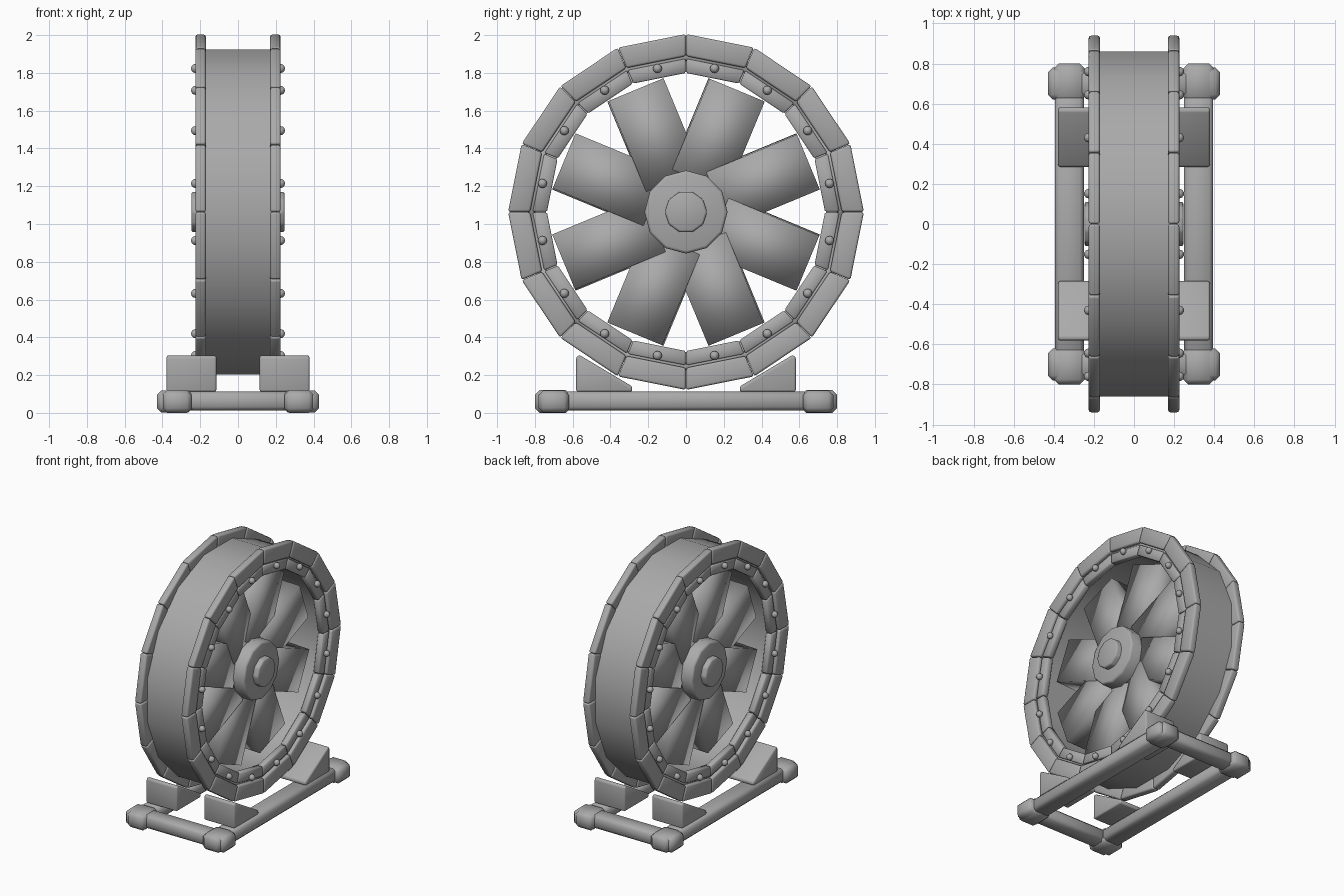
import bpy, bmesh
from math import sin, cos, pi, radians
from mathutils import Matrix, Vector

if "Cube" in bpy.data.objects:
    bpy.data.objects.remove(bpy.data.objects["Cube"])

CZ = 1.0635         # wheel axle height
N = 16              # rim segments
STEP = 2 * pi / N

# Dark grey used on every part
GREY = bpy.data.materials.new("dark_grey")
GREY.diffuse_color = (0.4, 0.4, 0.4, 1)
GREY.use_nodes = True
GREY.node_tree.nodes["Principled BSDF"].inputs["Base Color"].default_value = GREY.diffuse_color


def finish(name, bm, bevel=0.0, segs=2, sharp=None):
    bmesh.ops.remove_doubles(bm, verts=bm.verts, dist=1e-6)
    bmesh.ops.recalc_face_normals(bm, faces=bm.faces)
    for f in bm.faces:
        f.smooth = True
    me = bpy.data.meshes.new(name)
    bm.to_mesh(me)
    bm.free()
    if sharp:
        me.set_sharp_from_angle(angle=radians(sharp))
    me.materials.append(GREY)
    ob = bpy.data.objects.new(name, me)
    bpy.context.collection.objects.link(ob)
    if bevel:
        m = ob.modifiers.new("bevel", 'BEVEL')
        m.width, m.segments, m.limit_method = bevel, segs, 'ANGLE'
        m.angle_limit = radians(35)
    return ob


def add_prism(bm, pts, x0, x1):
    """Extrude a (y, z) outline from x0 to x1."""
    a = [bm.verts.new((x0, y, z)) for y, z in pts]
    b = [bm.verts.new((x1, y, z)) for y, z in pts]
    bm.faces.new(a)
    bm.faces.new(b[::-1])
    for i in range(len(pts)):
        j = (i + 1) % len(pts)
        bm.faces.new((a[i], a[j], b[j], b[i]))


def add_ring(bm, r_in, r_out, x0, x1, gap=0.0):
    """Ring of straight segments; radii are measured at the corners."""
    for i in range(N):
        a0, a1 = i * STEP, (i + 1) * STEP
        mid = (a0 + a1) / 2
        pts = []
        for r, a, s in ((r_in, a0, 1), (r_out, a0, 1), (r_out, a1, -1), (r_in, a1, -1)):
            pts.append((r * cos(a) - s * gap * sin(mid),
                        CZ + r * sin(a) + s * gap * cos(mid)))
        add_prism(bm, pts, x0, x1)


def add_box(bm, x0, x1, y0, y1, z0, z1):
    add_prism(bm, [(y0, z0), (y1, z0), (y1, z1), (y0, z1)], x0, x1)


def disc(name, radius, half, bevel, sides=12):
    bm = bmesh.new()
    pts = [(radius * cos(2 * pi * i / sides), CZ + radius * sin(2 * pi * i / sides))
           for i in range(sides)]
    add_prism(bm, pts, -half, half)
    return finish(name, bm, bevel)


# Drum between the flanges: one closed tube
bm = bmesh.new()
profile = ((-0.175, 0.755), (-0.175, 0.877), (0.175, 0.877), (0.175, 0.755))
loops = [[bm.verts.new((x, r * cos((i + 0.5) * STEP), CZ + r * sin((i + 0.5) * STEP)))
          for x, r in profile] for i in range(N)]
for i in range(N):
    p, q = loops[i], loops[(i + 1) % N]
    for k in range(4):
        m = (k + 1) % 4
        bm.faces.new((p[k], p[m], q[m], q[k]))
finish("drum", bm, sharp=40)

# Flanges, inner rings and bolts on both sides
for side, s in (("left", -1), ("right", 1)):
    bm = bmesh.new()
    add_ring(bm, 0.825, 0.942, *sorted((s * 0.17, s * 0.226)), gap=0.001)
    finish(side + "_flange", bm, 0.012)

    bm = bmesh.new()
    add_ring(bm, 0.736, 0.812, *sorted((s * 0.165, s * 0.214)), gap=0.003)
    add_ring(bm, 0.80, 0.835, *sorted((s * 0.165, s * 0.20)))
    finish(side + "_inner_ring", bm, 0.006, 1)

    bm = bmesh.new()
    for i in range(N):
        a = (i + 0.5) * STEP
        pos = Vector((s * 0.226, 0.775 * cos(a), CZ + 0.775 * sin(a)))
        bmesh.ops.create_uvsphere(bm, u_segments=10, v_segments=6, radius=0.024,
                                  matrix=Matrix.Translation(pos))
    finish(side + "_bolts", bm)

# Fan blades: thick paddles around the hub
bm = bmesh.new()
for i in range(8):
    m = (Matrix.Translation((0, 0, CZ)) @ Matrix.Rotation((i + 0.5) * pi / 4, 4, 'X')
         @ Matrix.Translation((0, 0.44, 0)) @ Matrix.Rotation(radians(2), 4, 'Y')
         @ Matrix.Diagonal((0.22, 0.52, 0.315, 1)))
    bmesh.ops.create_cube(bm, size=1, matrix=m)
finish("fan_blades", bm)

# Hub and axle
disc("hub", 0.22, 0.205, 0.015)
disc("axle", 0.112, 0.247, 0.012, 10)

# Base frame rails
bm = bmesh.new()
for s in (-1, 1):
    add_box(bm, *sorted((s * 0.25, s * 0.395)), -0.74, 0.74, 0.012, 0.113)
    y0, y1 = sorted((s * 0.635, s * 0.765))
    add_box(bm, -0.38, 0.38, y0, y1, 0.012, 0.113)
finish("base_rails", bm, 0.02, 1)

# Corner caps: two crossing blocks at each corner
bm = bmesh.new()
for sx in (-1, 1):
    for sy in (-1, 1):
        add_box(bm, *sorted((sx * 0.245, sx * 0.40)), *sorted((sy * 0.61, sy * 0.80)), 0, 0.12)
        add_box(bm, *sorted((sx * 0.24, sx * 0.43)), *sorted((sy * 0.62, sy * 0.78)), 0.001, 0.119)
finish("corner_caps", bm, 0.025, 1)

# Wedge chocks holding the wheel
bm = bmesh.new()
for sx in (-1, 1):
    for sy in (-1, 1):
        pts = [(0.285, 0.112), (0.582, 0.112), (0.582, 0.295), (0.565, 0.307), (0.285, 0.14)]
        add_prism(bm, [(sy * y, z) for y, z in pts], *sorted((sx * 0.115, sx * 0.378)))
finish("wedge_chocks", bm, 0.012)
